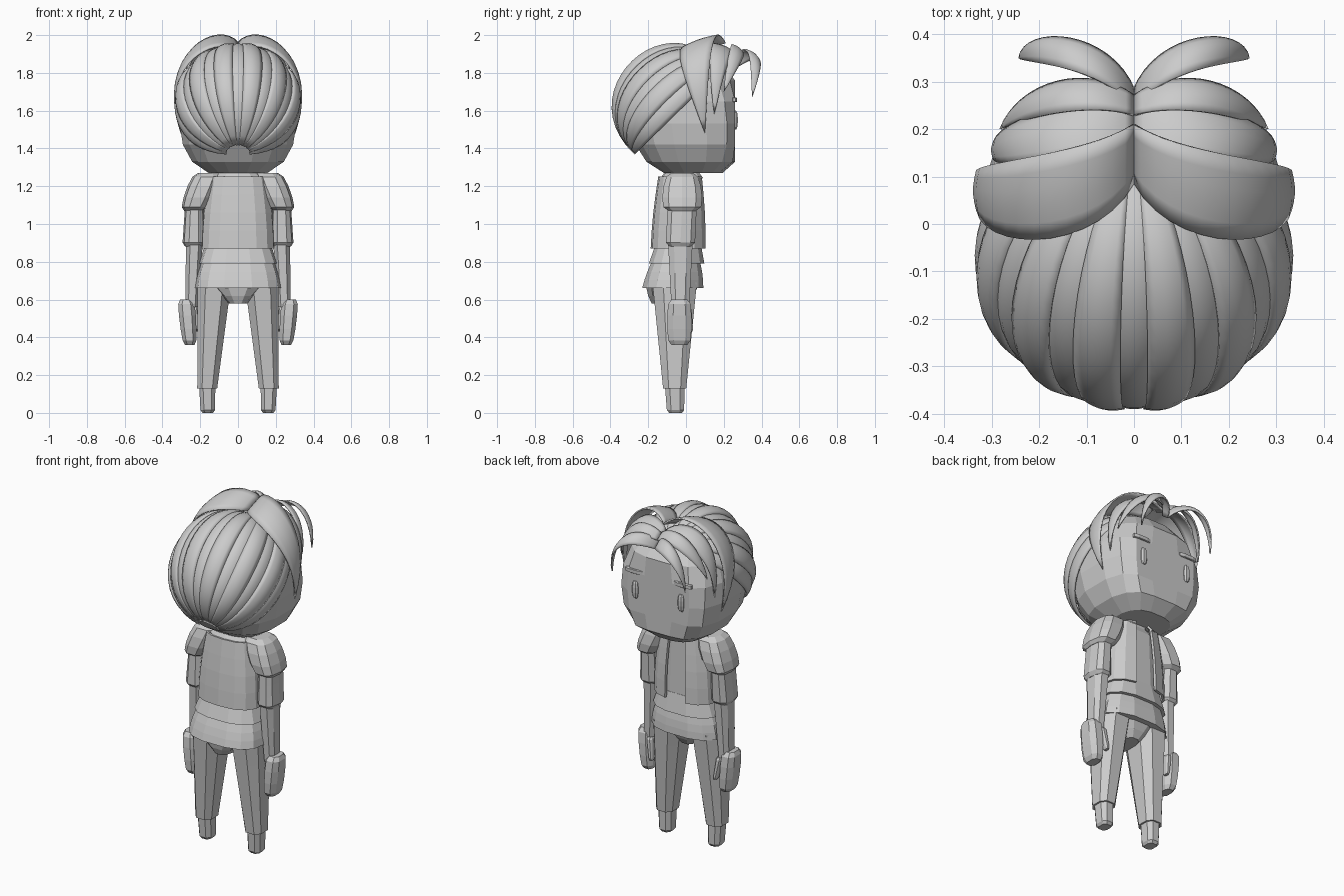
import bpy, bmesh, math
from mathutils import Vector

if "Cube" in bpy.data.objects:
    bpy.data.objects.remove(bpy.data.objects["Cube"])

colour = (.6, .6, .6, 1)
grey = bpy.data.materials.new("plain_grey")
grey.use_nodes = True
grey.diffuse_color = colour
grey.node_tree.nodes["Principled BSDF"].inputs["Base Color"].default_value = colour


def skin(name, rows, closed=False, thickness=0, smooth=False):
    """Skin rows of points into a surface; closed rows get end caps."""
    bm = bmesh.new()
    grid = [[bm.verts.new(point) for point in row] for row in rows]
    for upper, lower in zip(grid, grid[1:]):
        quads = list(zip(upper, upper[1:], lower[1:], lower))
        if closed:
            quads.append((upper[-1], upper[0], lower[0], lower[-1]))
        for quad in quads:
            bm.faces.new(quad)
    if closed:
        bm.faces.new(grid[0])
        bm.faces.new(grid[-1])
    bmesh.ops.remove_doubles(bm, verts=bm.verts, dist=.0005)
    bmesh.ops.recalc_face_normals(bm, faces=bm.faces)
    mesh = bpy.data.meshes.new(name)
    bm.to_mesh(mesh)
    bm.free()
    mesh.materials.append(grey)
    part = bpy.data.objects.new(name, mesh)
    bpy.context.collection.objects.link(part)
    if thickness:
        solidify = part.modifiers.new("thickness", "SOLIDIFY")
        solidify.thickness = thickness
        solidify.offset = 0
    if smooth:
        bpy.ops.object.select_all(action="DESELECT")
        part.select_set(True)
        bpy.context.view_layer.objects.active = part
        bpy.ops.object.shade_smooth_by_angle(angle=math.radians(40))


def ring(centre, half_width, half_depth, sides, gap=0):
    """Rounded-square outline; a gap in degrees leaves it open at the face side."""
    points = []
    for i in range(sides + 1 if gap else sides):
        step = i if gap else i + .5
        angle = math.radians(90 + gap + (360 - 2 * gap) * step / sides)
        cos, sin = math.cos(angle), math.sin(angle)
        offset = Vector((math.copysign(abs(cos) ** .75, cos) * half_width,
                         math.copysign(abs(sin) ** .75, sin) * half_depth, 0))
        points.append(Vector(centre) + offset)
    return points


def tube(name, top, bottom, top_size, bottom_size, bulge=0, sides=8,
         mirror=1, gap=0, rounded=False, thickness=0):
    """Tapered tube between two centres, with optional chamfered ends."""
    stops = [i / 4 for i in range(5)]
    if rounded:
        stops = [0, .1, .35, .65, .9, 1]
    rows = []
    for t in stops:
        centre = Vector(top).lerp(Vector(bottom), t)
        size = Vector(top_size).lerp(Vector(bottom_size), t)
        size *= 1 + bulge * math.sin(math.pi * t)
        if rounded and t in (0, 1):
            size *= .75
        outline = ring(centre, size.x, size.y, sides, gap)
        rows.append([(mirror * p.x, p.y, p.z) for p in outline])
    skin(name, rows, closed=not gap, thickness=thickness)


def bezier(controls, t):
    """De Casteljau evaluation of a curve."""
    points = [Vector(control) for control in controls]
    while len(points) > 1:
        points = [a.lerp(b, t) for a, b in zip(points, points[1:])]
    return points[0]


def lock(name, root, rise, fall, tip, spread, taper, mirror):
    """Curved ribbon of hair, bowed away from the head and pointed at the tip."""
    steps, across, bulge = 16, 5, .012
    head_middle = Vector((0, .1, 1.65))
    edges = []
    for way in (Vector(spread), -Vector(spread)):
        edges.append([Vector(root) + way / 2, Vector(rise) + way,
                      Vector(fall) + way * taper, tip])
    rows = []
    for i in range(steps + 1):
        t = i / steps
        first, second = [bezier(edge, t) for edge in edges]
        out = (first.lerp(second, .5) - head_middle).normalized()
        row = []
        for k in range(across + 1):
            s = k / across
            bow = bulge * math.sin(math.pi * s) * math.sin(math.pi * t)
            p = first.lerp(second, s) + out * bow
            row.append((mirror * p.x, p.y, p.z))
        rows.append(row)
    skin(name, rows, thickness=.008, smooth=True)


# Head: rounded block with a flat face and a squarer jaw
rows = []
levels = 9
for i in range(1, levels):
    height = -math.cos(math.pi * i / levels)
    power = 2.7 if height < 0 else 2
    radius = .315 * (1 - abs(height) ** power) ** (1 / power)
    outline = ring((0, .01 - .03 * height, 1.59 + .34 * height), radius, radius, sides=16)
    rows.append([(p.x, min(p.y, .26), p.z) for p in outline])
skin("head", rows, closed=True)
tube("neck", top=(0, -.02, 1.3), bottom=(0, -.02, 1.2), top_size=(.08, .07), bottom_size=(.08, .07))

# Back hair: overlapping segments swept from the parting to the nape
parting, nape = Vector((0, .19, 1.82)), Vector((0, -.27, 1.37))
middle, reach = (parting + nape) / 2, (nape - parting) / 2
outward = Vector((0, -.68, .73)) * .355
sideways = Vector((.335, 0, 0))
count, steps, across = 13, 20, 5
for n in range(count):
    layer = 1 if n % 2 else .96
    rows = []
    for i in range(steps + 1):
        sweep = math.pi * (.03 + .93 * i / steps)
        row = []
        for k in range(across + 1):
            s = k / across
            turn = math.radians(88) * (2 * (n - .12 + 1.24 * s) / count - 1)
            radius = math.sin(sweep) ** .8 * (layer + .035 * math.sin(math.pi * s))
            row.append(middle - reach * math.cos(sweep)
                       + outward * radius * math.cos(turn)
                       + sideways * radius * math.sin(turn))
        rows.append(row)
    skin(f"back_hair_{n + 1}", rows, thickness=.012, smooth=True)

for mirror, tag in ((1, "left"), (-1, "right")):
    # Fringe locks arching from the parting
    lock(f"{tag}_temple_lock", root=(0, .15, 1.94), rise=(.1, .02, 2.04), fall=(.43, .04, 1.9),
         tip=(.3, .1, 1.48), spread=(0, .12, .04), taper=.7, mirror=mirror)
    lock(f"{tag}_side_lock", root=(0, .25, 1.9), rise=(.1, .3, 1.97), fall=(.24, .26, 1.9),
         tip=(.28, .2, 1.7), spread=(0, .04, -.03), taper=1, mirror=mirror)
    lock(f"{tag}_inner_lock", root=(0, .22, 1.9), rise=(.1, .2, 1.98), fall=(.33, .16, 1.92),
         tip=(.29, .15, 1.58), spread=(0, .07, -.03), taper=.8, mirror=mirror)
    lock(f"{tag}_front_lock", root=(0, .26, 1.85), rise=(.05, .37, 1.94), fall=(.23, .38, 1.92),
         tip=(.24, .35, 1.67), spread=(0, .04, -.03), taper=1, mirror=mirror)

    # Eye and brow
    tube(f"{tag}_eye", top=(.15, .255, 1.6), bottom=(.15, .255, 1.5),
         top_size=(.015, .015), bottom_size=(.015, .015), bulge=.4, rounded=True, mirror=mirror)
    tube(f"{tag}_brow", top=(.16, .255, 1.67), bottom=(.16, .255, 1.645),
         top_size=(.06, .015), bottom_size=(.06, .015), rounded=True, mirror=mirror)

    # Sleeves, arm and hand
    tube(f"{tag}_shoulder", top=(.155, -.02, 1.27), bottom=(.236, -.02, 1.07),
         top_size=(.075, .08), bottom_size=(.065, .1), bulge=.2, sides=10,
         rounded=True, mirror=mirror)
    tube(f"{tag}_sleeve", top=(.23, -.02, 1.1), bottom=(.235, -.03, .88),
         top_size=(.05, .08), bottom_size=(.06, .08), sides=10, rounded=True, mirror=mirror)
    tube(f"{tag}_arm", top=(.23, -.03, .92), bottom=(.245, -.03, .56),
         top_size=(.048, .07), bottom_size=(.036, .05), mirror=mirror)
    tube(f"{tag}_hand", top=(.275, -.035, .6), bottom=(.255, -.035, .36),
         top_size=(.045, .06), bottom_size=(.036, .06), bulge=.15, rounded=True, mirror=mirror)
    tube(f"{tag}_thumb", top=(.23, 0, .56), bottom=(.21, .02, .43),
         top_size=(.02, .03), bottom_size=(.012, .02), rounded=True, mirror=mirror)

    # Leg and foot
    tube(f"{tag}_leg", top=(.125, -.06, .69), bottom=(.163, -.06, .13),
         top_size=(.095, .125), bottom_size=(.056, .065), mirror=mirror)
    tube(f"{tag}_foot", top=(.163, -.06, .15), bottom=(.16, -.055, 0),
         top_size=(.046, .055), bottom_size=(.04, .048), rounded=True, mirror=mirror)

# Hips and layered shirt
tube("hips", top=(0, -.065, .74), bottom=(0, -.085, .58),
     top_size=(.17, .12), bottom_size=(.05, .1), bulge=.25, sides=12)
tube("shirt_tail", top=(0, -.05, .83), bottom=(0, -.07, .66),
     top_size=(.18, .12), bottom_size=(.23, .165), bulge=.04, sides=14)
tube("shirt_hem", top=(0, -.04, .9), bottom=(0, -.05, .79),
     top_size=(.17, .12), bottom_size=(.21, .15), sides=14)
tube("shirt", top=(0, -.03, 1.26), bottom=(0, -.04, .84),
     top_size=(.14, .1), bottom_size=(.17, .12), sides=14, rounded=True)

# Open jacket and collar
tube("jacket", top=(0, -.03, 1.25), bottom=(0, -.04, .87),
     top_size=(.15, .11), bottom_size=(.19, .14), bulge=.05, sides=14, gap=14, thickness=.014)
tube("collar", top=(0, -.02, 1.28), bottom=(0, -.02, 1.24),
     top_size=(.09, .08), bottom_size=(.13, .11), sides=12, gap=18, thickness=.012)
